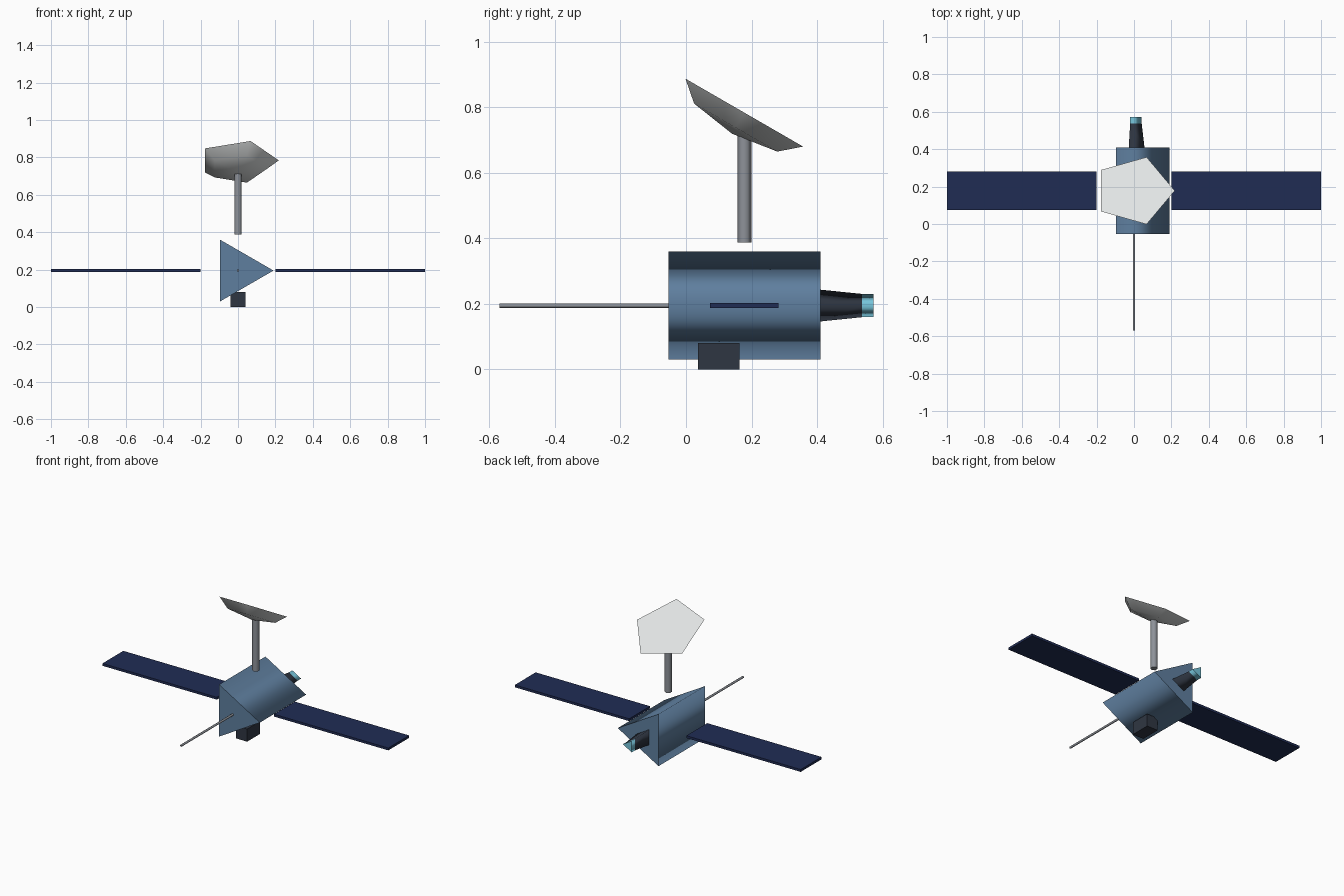
import bpy
import bmesh
from math import sin, cos, radians, tau
from mathutils import Matrix, Vector

if "Cube" in bpy.data.objects:
    bpy.data.objects.remove(bpy.data.objects["Cube"], do_unlink=True)


def material(name, hex_code):
    """Flat material from an sRGB hex code, stored as linear values."""
    srgb = [int(hex_code[i:i + 2], 16) / 255 for i in (0, 2, 4)]
    colour = [((c + 0.055) / 1.055) ** 2.4 for c in srgb] + [1]
    mat = bpy.data.materials.new(name)
    mat.use_nodes = True
    mat.diffuse_color = colour
    mat.node_tree.nodes["Principled BSDF"].inputs["Base Color"].default_value = colour
    return mat


BODY = material("steel blue", "5F7F9F")
PANEL = material("navy blue", "202C54")
DISH = material("off white", "E2E5E5")
METAL = material("mid grey", "8E9299")
DARK = material("charcoal", "2F3642")
GLOW = material("light cyan", "77C6DC")

ALONG_Y = Matrix(((1, 0, 0), (0, 0, 1), (0, 1, 0))).to_4x4()  # local z runs along y
ALONG_Z = Matrix.Identity(4)


def finish(name, bm, mat, matrix):
    bm.transform(matrix)
    bmesh.ops.recalc_face_normals(bm, faces=bm.faces)
    mesh = bpy.data.meshes.new(name)
    bm.to_mesh(mesh)
    bm.free()
    mesh.materials.append(mat)
    obj = bpy.data.objects.new(name, mesh)
    bpy.context.collection.objects.link(obj)
    return obj


def loft(name, mat, sides, rings, centre, axis, turn=0.0):
    """Few-sided solid through (radius, height) rings: smooth walls, flat caps."""
    bm = bmesh.new()
    loops = [[bm.verts.new((r * cos(turn + tau * i / sides),
                            r * sin(turn + tau * i / sides), h))
              for i in range(sides)] if r else [bm.verts.new((0, 0, h))]
             for r, h in rings]
    for low, high in zip(loops, loops[1:]):
        for i in range(sides):
            j = (i + 1) % sides
            corners = [low[i], low[j]]
            corners += [high[j], high[i]] if len(high) > 1 else high
            bm.faces.new(corners).smooth = True
    for loop in (loops[0], loops[-1]):
        if len(loop) > 1:
            cap = bm.faces.new(loop)
            for edge in cap.edges:
                edge.smooth = False
    return finish(name, bm, mat, Matrix.Translation(centre) @ axis)


def box(name, mat, centre, size):
    bm = bmesh.new()
    bmesh.ops.create_cube(bm, size=1)
    return finish(name, bm, mat,
                  Matrix.Translation(centre) @ Matrix.Diagonal((*size, 1)))


AXIS_Z = 0.195   # height of the body axis
MAST_Y = 0.178   # station of the mast and the solar panels

# Triangular main body
loft("main_body", BODY, 3, [(0.19, -0.053), (0.19, 0.41)], (0, 0, AXIS_Z), ALONG_Y)

# Rear thruster and its bright nozzle
loft("thruster", DARK, 3, [(0.056, 0.41), (0.041, 0.538)], (0, 0, AXIS_Z), ALONG_Y)
loft("nozzle", GLOW, 3, [(0.041, 0.538), (0.041, 0.572)], (0, 0, AXIS_Z), ALONG_Y)

# Front antenna rod
loft("antenna_rod", METAL, 6, [(0.007, -0.57), (0.007, -0.05)], (0, 0, AXIS_Z),
     ALONG_Y, turn=radians(90))

# Solar panels on both sides
for side, x in (("left", 0.6), ("right", -0.6)):
    box(side + "_solar_panel", PANEL, (x, MAST_Y, AXIS_Z), (0.8, 0.208, 0.015))

# Sensor box under the body
box("sensor_box", DARK, (0, 0.1, 0.04), (0.078, 0.128, 0.08))

# Dish mast
loft("dish_mast", METAL, 6, [(0.0215, 0.388), (0.0215, 0.72)], (0, MAST_Y, 0),
     ALONG_Z, turn=radians(90))

# Dish: five-sided flattened half dome, tilted back
dome = [(0.218 * cos(radians(a)), -0.0745 * sin(radians(a))) for a in (0, 45)]
loft("dish", DISH, 5, dome + [(0, -0.0745)], (0, MAST_Y, 0.784),
     Matrix.Rotation(radians(-30), 4, "X"))
